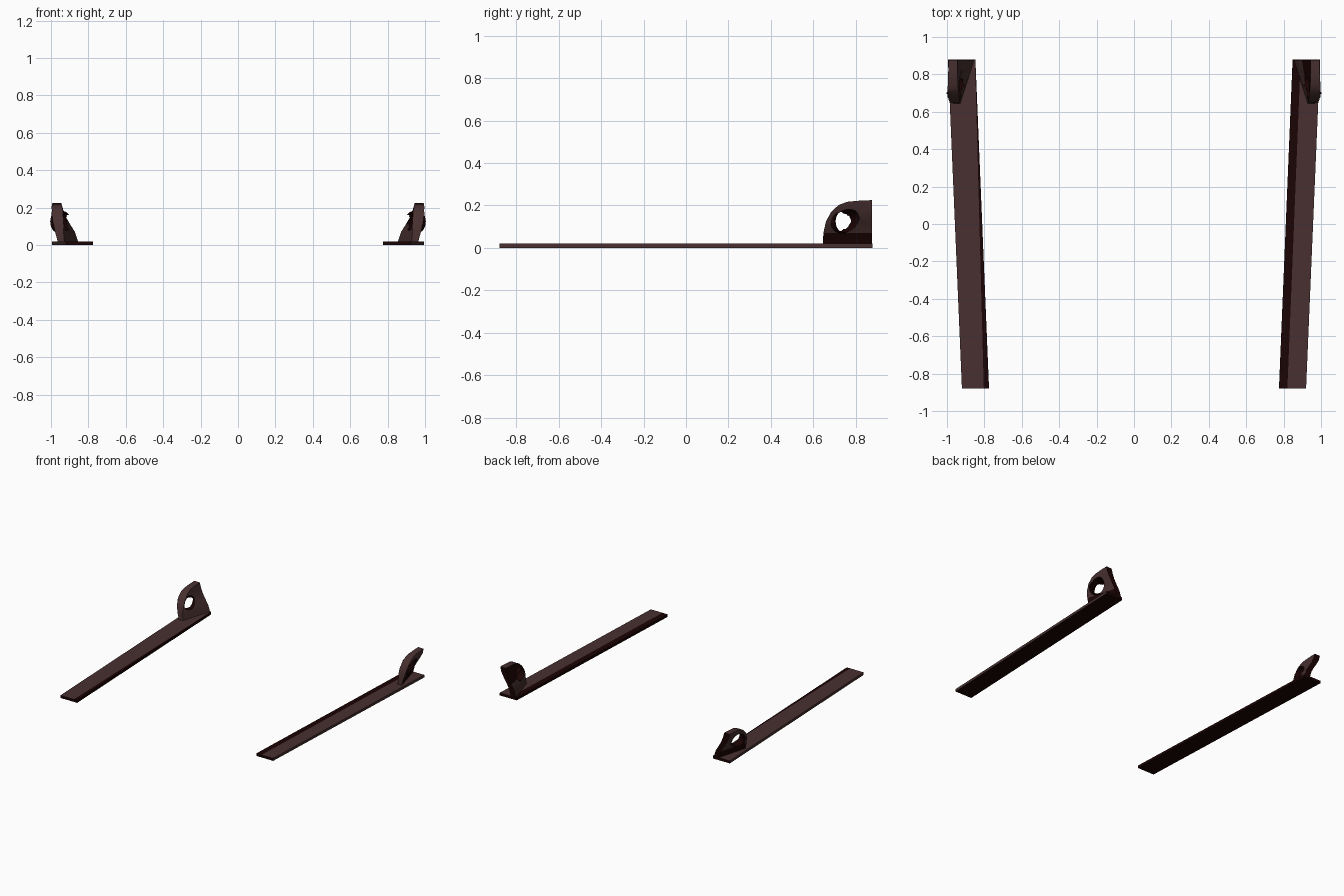
import bpy
import bmesh
from mathutils import Vector

cube = bpy.data.objects.get("Cube")
if cube:
    bpy.data.objects.remove(cube, do_unlink=True)


def material(name, colour):
    m = bpy.data.materials.new(name)
    m.use_nodes = True
    m.diffuse_color = colour
    m.node_tree.nodes["Principled BSDF"].inputs["Base Color"].default_value = colour
    return m


BROWN = material("brown", (0.065, 0.029, 0.029, 1))
DARK = material("dark brown", (0.011, 0.001, 0.001, 1))


def finish(name, bm, mats):
    bmesh.ops.recalc_face_normals(bm, faces=bm.faces)
    mesh = bpy.data.meshes.new(name)
    bm.to_mesh(mesh)
    bm.free()
    for m in mats:
        mesh.materials.append(m)
    obj = bpy.data.objects.new(name, mesh)
    bpy.context.collection.objects.link(obj)
    return obj


def loft(name, ring_a, ring_b, mats):
    """Solid between two matching outlines."""
    bm = bmesh.new()
    a = [bm.verts.new(p) for p in ring_a]
    b = [bm.verts.new(p) for p in ring_b]
    bm.faces.new(a)
    bm.faces.new(b)
    for i in range(len(a)):
        j = (i + 1) % len(a)
        bm.faces.new((a[i], a[j], b[j], b[i]))
    return finish(name, bm, mats)


def rod(name, start, end, radius_a, radius_b, mats):
    """Round or tapered bar from start to end."""
    start, end = Vector(start), Vector(end)
    axis = end - start
    bm = bmesh.new()
    bmesh.ops.create_cone(bm, cap_ends=True, segments=24, radius1=radius_a,
                          radius2=radius_b, depth=axis.length)
    turn = axis.to_track_quat("Z", "Y").to_matrix().to_4x4()
    bmesh.ops.transform(bm, matrix=turn, verts=bm.verts)
    bmesh.ops.translate(bm, vec=(start + end) / 2, verts=bm.verts)
    return finish(name, bm, mats)


def activate(obj):
    bpy.ops.object.select_all(action="DESELECT")
    obj.select_set(True)
    bpy.context.view_layer.objects.active = obj


def boolean(obj, tool, operation):
    activate(obj)
    mod = obj.modifiers.new("Boolean", "BOOLEAN")
    mod.operation = operation
    mod.solver = "EXACT"
    mod.material_mode = "TRANSFER"
    mod.object = tool
    bpy.ops.object.modifier_apply(modifier=mod.name)


# Bracket outline from the side, as y and z
SIDE = [(.645, .018), (.648, .07), (.66, .125), (.685, .17), (.72, .202),
        (.76, .217), (.81, .222), (.9, .226), (.9, .018)]
# Bracket section at each level: z, then outer and inner x at the front and back
LEVELS = [(.018, .965, .93, .90, .855), (.07, .98, .935, .915, .872),
          (.11, .99, .935, .938, .897), (.15, .998, .937, .963, .92),
          (.19, 1, .94, .984, .935), (.226, .992, .945, .992, .945)]


def section(side, y, outer, inner):
    up = [(side * level[outer], y, level[0]) for level in LEVELS]
    down = [(side * level[inner], y, level[0]) for level in reversed(LEVELS)]
    return up + down


def build(side, word, strip_front, strip_back, inside_dark_from):
    s = side
    # Tapered plank with a dark band along the inner edge, dark ends and underside
    bm = bmesh.new()
    rings = []
    for y, outer, inner, strip in ((-.88, .92, .775, strip_front),
                                   (.88, .995, .848, strip_back)):
        xs = (outer, inner + strip, inner)
        rings.append([bm.verts.new((s * x, y, z)) for x, z in
                      [(x, 0) for x in xs] + [(x, .02) for x in reversed(xs)]])
    a, b = rings
    for i in range(len(a)):
        j = (i + 1) % len(a)
        face = bm.faces.new((a[i], a[j], b[j], b[i]))
        face.material_index = int(i < 4)
    for ring in rings:
        bm.faces.new(ring).material_index = 1
    finish(word + "_plank", bm, [BROWN, DARK])

    # Leaning bracket plate, upright in front and swept inward at the back foot
    plate = loft(word + "_bracket_plate", section(s, .64, 1, 2),
                 section(s, .877, 3, 4), [BROWN, DARK])
    for face in plate.data.polygons:
        outward = face.normal.x * s
        foot = outward > .3 and face.center.z < .07
        inside = outward < -.3 and face.center.z > inside_dark_from
        face.material_index = int(foot or inside or face.normal.y > .9)
    outline = loft(word + "_outline_cutter", [(s * .8, y, z) for y, z in SIDE],
                   [(s * 1.1, y, z) for y, z in SIDE], [BROWN])
    boolean(plate, outline, "INTERSECT")

    # Slanted collar around a tapered hole
    collar = rod(word + "_collar", (s * .965, .742, .125), (s * .932, .712, .125),
                 .058, .055, [DARK])
    hole = rod(word + "_hole_cutter", (s * 1.08, .825, .125), (s * .82, .65, .125),
               .068, .034, [DARK])
    for part in (plate, collar):
        boolean(part, hole, "DIFFERENCE")
        activate(part)
        bpy.ops.object.shade_smooth_by_angle(angle=.6)
    for tool in (outline, hole):
        bpy.data.objects.remove(tool, do_unlink=True)


build(-1, "right", .028, .002, .3)
build(1, "left", .045, .043, .1)
